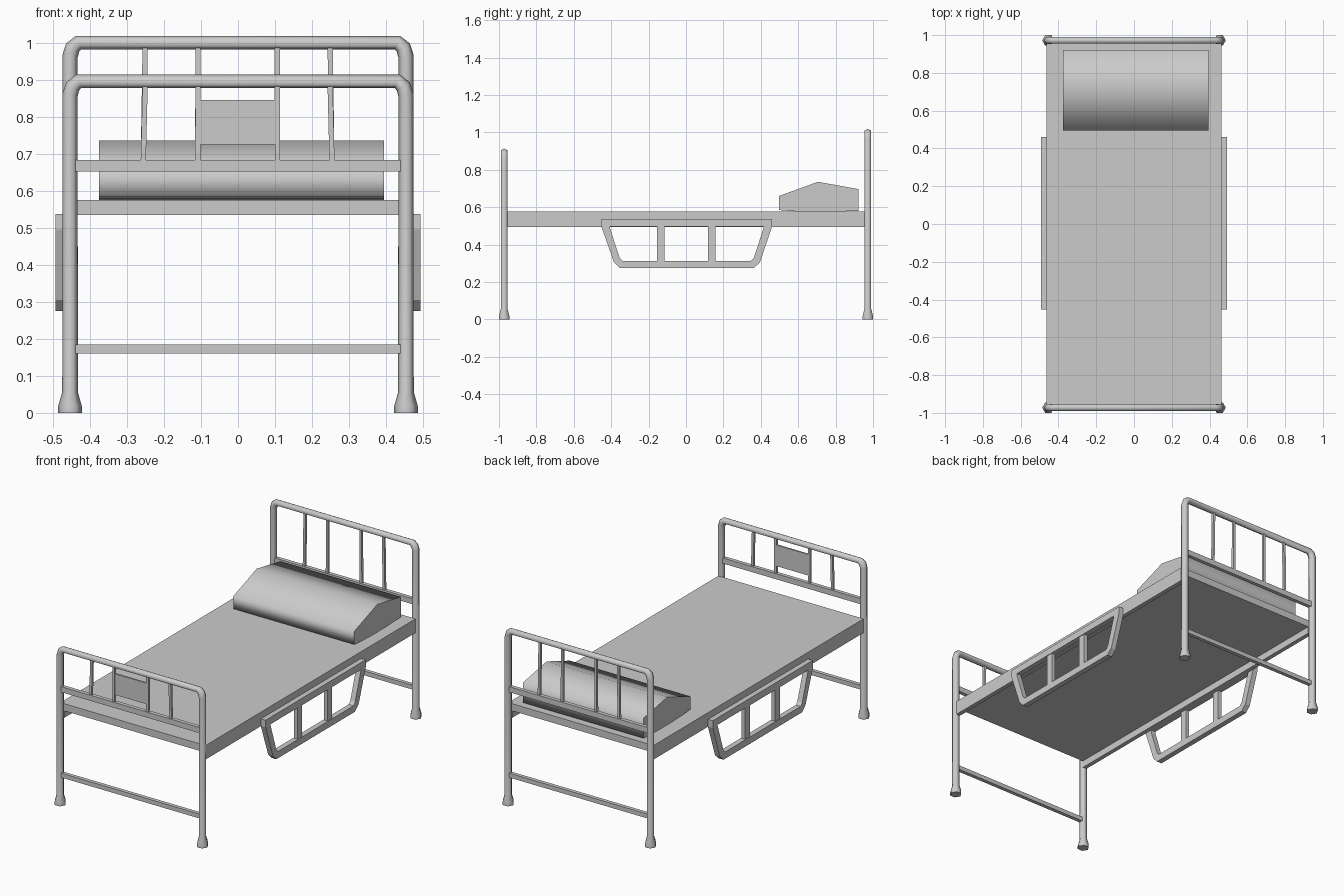
import bpy
import bmesh
import math
from mathutils import Vector

cube = bpy.data.objects.get("Cube")
if cube:
    bpy.data.objects.remove(cube, do_unlink=True)

grey = bpy.data.materials.new("plain_grey")
grey.use_nodes = True
GREY = (0.6, 0.6, 0.6, 1)
grey.diffuse_color = GREY
grey.node_tree.nodes["Principled BSDF"].inputs["Base Color"].default_value = GREY


def finish(name, bm):
    bmesh.ops.recalc_face_normals(bm, faces=bm.faces)
    mesh = bpy.data.meshes.new(name)
    bm.to_mesh(mesh)
    bm.free()
    mesh.materials.append(grey)
    obj = bpy.data.objects.new(name, mesh)
    bpy.context.collection.objects.link(obj)
    return obj


def skin(name, rings, smooth):
    """Bridge a chain of rings and cap both ends with flat faces."""
    bm = bmesh.new()
    loops = [[bm.verts.new(p) for p in ring] for ring in rings]
    n = len(loops[0])
    for a, b in zip(loops, loops[1:]):
        for i in range(n):
            j = (i + 1) % n
            bm.faces.new((a[i], a[j], b[j], b[i])).smooth = smooth
    bm.faces.new(loops[0])
    bm.faces.new(loops[-1])
    return finish(name, bm)


def box(name, x, y, z):
    ring = [(x[0], y[0]), (x[1], y[0]), (x[1], y[1]), (x[0], y[1])]
    return skin(name, [[(u, v, h) for u, v in ring] for h in z], False)


def prism_x(name, profile, x, smooth=False):
    """Extrude a (y, z) profile along x."""
    return skin(name, [[(h, y, z) for y, z in profile] for h in x], smooth)


def hoop(name, y, top):
    """Six-sided tube: flared foot, leg, bend, top rail and back down."""
    half = [(0.454, 0, 0.032), (0.454, 0.018, 0.032), (0.454, 0.057, 0.021),
            (0.454, top - 0.056, 0.021), (0.447, top - 0.033, 0.021),
            (0.431, top - 0.019, 0.0195)]
    path = half + [(-x, z, r) for x, z, r in reversed(half)]
    pts = [Vector((x, 0, z)) for x, z, r in path]
    rings = []
    for i, p in enumerate(pts):
        before = (p - pts[i - 1]).normalized() if i else Vector((0, 0, 1))
        after = (pts[i + 1] - p).normalized() if i + 1 < len(pts) else before
        t = (before + after).normalized()
        side = Vector((t.z, 0, -t.x))
        r = path[i][2]
        rings.append([p + Vector((0, y, 0)) + side * r * math.cos(k * math.pi / 3)
                      + Vector((0, r * math.sin(k * math.pi / 3), 0))
                      for k in range(6)])
    return skin(name, rings, True)


# End frames with cross rails and upright bars
for name, y, top in (("footboard", -0.972, 0.915), ("headboard", 0.972, 1.02)):
    hoop(name + "_frame", y, top)
    for part, z in (("middle_rail", (0.652, 0.684)), ("low_rail", (0.16, 0.185))):
        box(f"{name}_{part}", (-0.44, 0.44), (y - 0.011, y + 0.011), z)
    for i, (low, high) in enumerate(((-0.256, -0.251), (-0.109, -0.108),
                                     (0.107, 0.106), (0.254, 0.249))):
        rings = [[(x + dx, y + dy, z) for dx, dy in
                  ((-0.007, -0.007), (0.007, -0.007), (0.007, 0.007), (-0.007, 0.007))]
                 for x, z in ((low, 0.68), (high, top - 0.03))]
        skin(f"{name}_bar_{i + 1}", rings, False)

# Plain panel between the middle footboard bars
box("footboard_panel", (-0.105, 0.103), (-0.977, -0.967), (0.725, 0.846))

# Bed deck with deeper side rails
box("bed_deck", (-0.463, 0.463), (-0.957, 0.957), (0.535, 0.576))

# Folded side guards
outline = [(-0.452, 0.537), (-0.452, 0.495), (-0.385, 0.305), (-0.355, 0.275),
           (0.362, 0.275), (0.395, 0.305), (0.46, 0.495), (0.46, 0.537)]
opening = [(-0.407, 0.537 - 0.04), (-0.407, 0.49), (-0.355, 0.33), (-0.34, 0.314),
           (0.348, 0.314), (0.363, 0.33), (0.415, 0.49), (0.415, 0.537 - 0.04)]


def guard_frame(name, x):
    """Closed frame between an outer outline and an inner opening."""
    bm = bmesh.new()
    loops = [[bm.verts.new((h, y, z)) for y, z in shape]
             for shape, h in ((outline, x[0]), (outline, x[1]),
                              (opening, x[1]), (opening, x[0]))]
    n = len(outline)
    for a, b in zip(loops, loops[1:] + loops[:1]):
        for i in range(n):
            j = (i + 1) % n
            bm.faces.new((a[i], a[j], b[j], b[i]))
    return finish(name, bm)


for label, s in (("left", 1), ("right", -1)):
    box(label + "_side_rail", sorted((s * 0.438, s * 0.463)),
        (-0.957, 0.957), (0.495, 0.576))
    guard_frame(label + "_guard_frame", (s * 0.462, s * 0.493))
    for i, y in enumerate((-0.135, 0.138)):
        box(f"{label}_guard_post_{i + 1}", sorted((s * 0.466, s * 0.489)),
            (y - 0.021, y + 0.021), (0.31, 0.5))

# Wedge-shaped pillow, soft along its length with flat ends
prism_x("pillow", [(0.496, 0.585), (0.496, 0.66), (0.706, 0.736), (0.922, 0.697),
                   (0.922, 0.581), (0.72, 0.574), (0.57, 0.579)],
        (-0.375, 0.394), smooth=True)
